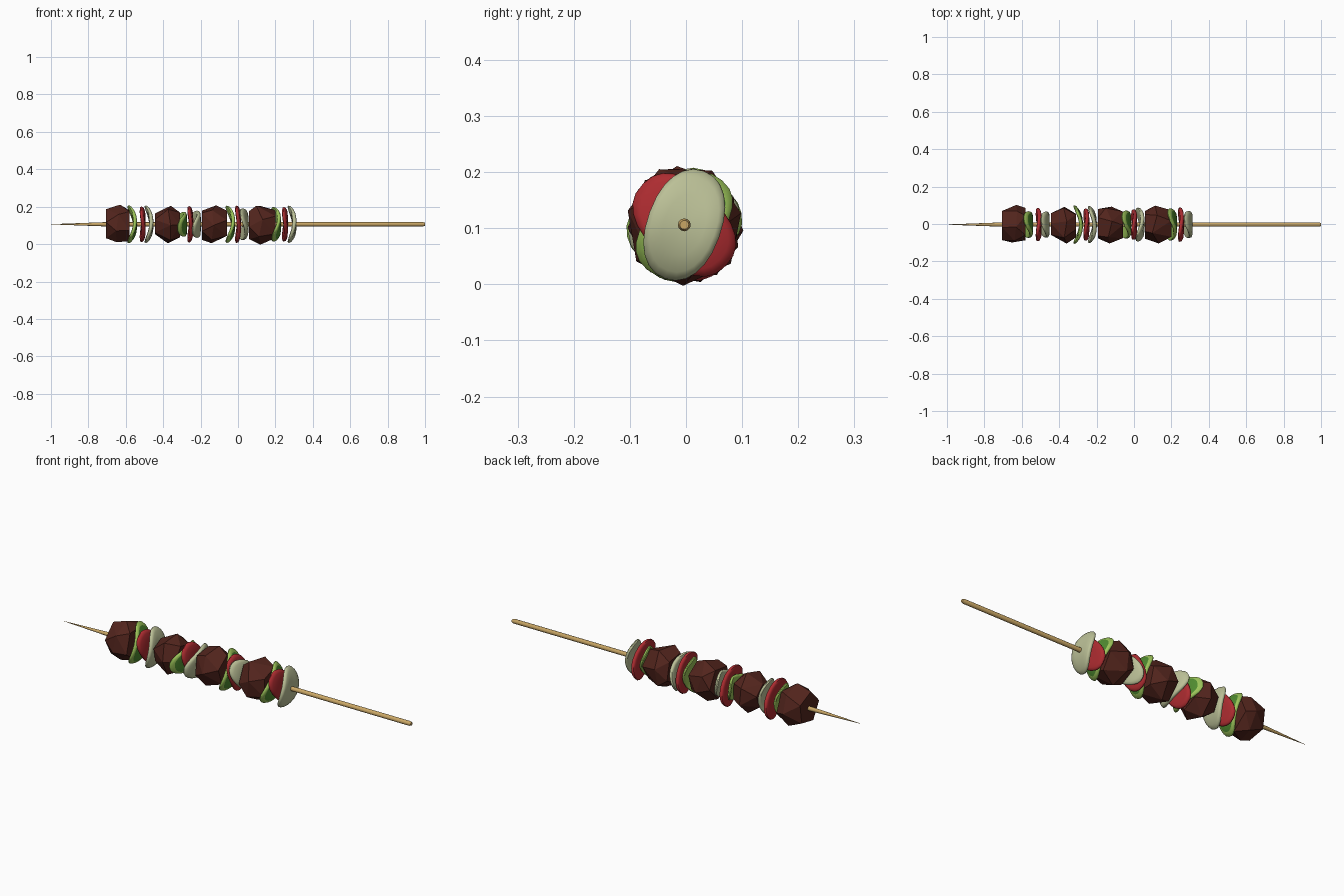
import bpy, bmesh, math, random
from mathutils import Vector

if "Cube" in bpy.data.objects:
    bpy.data.objects.remove(bpy.data.objects["Cube"])

random.seed(4)
TAU = 2 * math.pi
AXIS = Vector((0, -0.003, 0.106))


def mat(name, rgb):
    m = bpy.data.materials.new(name)
    m.diffuse_color = (*rgb, 1)
    m.use_nodes = True
    m.node_tree.nodes["Principled BSDF"].inputs["Base Color"].default_value = m.diffuse_color
    return m


WOOD = mat("bamboo", (0.58, 0.38, 0.13))
MEAT = mat("grilled_meat", (0.085, 0.018, 0.012))
GREEN = mat("green_skin", (0.08, 0.26, 0.03))
LIME = mat("green_flesh", (0.33, 0.55, 0.10))
RED = mat("red_skin", (0.42, 0.025, 0.03))
ONION = mat("onion", (0.50, 0.53, 0.31))


def finish(bm, name, mats, smooth=None):
    bmesh.ops.recalc_face_normals(bm, faces=bm.faces)
    me = bpy.data.meshes.new(name)
    bm.to_mesh(me)
    bm.free()
    for m in mats:
        me.materials.append(m)
    ob = bpy.data.objects.new(name, me)
    bpy.context.collection.objects.link(ob)
    if smooth:
        bpy.ops.object.select_all(action='DESELECT')
        ob.select_set(True)
        bpy.context.view_layer.objects.active = ob
        bpy.ops.object.shade_smooth_by_angle(angle=math.radians(smooth))
    return ob


def loft(bm, rings):
    """Bridge closed rings of points and cap both ends; returns faces per band."""
    vs = [[bm.verts.new(p) for p in r] for r in rings]
    n = len(vs[0])
    bands = [[bm.faces.new((a[i], a[(i + 1) % n], b[(i + 1) % n], b[i])) for i in range(n)]
             for a, b in zip(vs, vs[1:])]
    caps = [bm.faces.new(vs[0]), bm.faces.new(vs[-1])]
    return [[caps[0]]] + bands + [[caps[1]]]


# Skewer: long round stick with a sharpened point
def skewer():
    bm = bmesh.new()
    prof = [(-1, 0.0006), (-0.72, 0.011), (0.99, 0.0115), (1.0, 0.008)]
    loft(bm, [[AXIS + Vector((x, r * math.cos(TAU * i / 12), r * math.sin(TAU * i / 12)))
               for i in range(12)] for x, r in prof])
    finish(bm, "skewer", [WOOD], 40)


# Meat: faceted chunk, hull of three irregular rings
def meat(name, x0, xm, x1, r0, rm, r1, turn):
    bm = bmesh.new()
    for x, r, n, off in ((x0, r0, 5, 0), (xm, rm, 7, 0.3), (x1, r1, 5, 0.5)):
        for i in range(n):
            a = TAU * i / n + off + turn
            k = r * random.uniform(0.96, 1.03)
            dx = random.uniform(-0.018, 0.018) if x == xm else 0
            bm.verts.new(AXIS + Vector((x + dx, k * math.cos(a), k * math.sin(a))))
    bmesh.ops.convex_hull(bm, input=bm.verts)
    bmesh.ops.dissolve_limit(bm, angle_limit=math.radians(8), verts=bm.verts, edges=bm.edges)
    finish(bm, name, [MEAT])


# Vegetable: oval slab whose long ends curl back toward the tip of the skewer
def slab(name, x, long, short, thick, bend, angle, mats, lean=0.0, power=2.4):
    bm = bmesh.new()
    prof = [(0.2, 1), (0.55, 1), (0.85, 0.95), (0.97, 0.6), (1, 0),
            (0.97, -0.6), (0.85, -0.95), (0.55, -1), (0.2, -1)]
    ca, sa = math.cos(angle), math.sin(angle)
    rings = []
    for r, t in prof:
        ring = []
        for i in range(24):
            c, s = math.cos(TAU * i / 24), math.sin(TAU * i / 24)
            u = r * math.copysign(abs(c) ** (2 / power), c)
            v = r * math.copysign(abs(s) ** (2 / power), s)
            px = x + thick / 2 * t - bend * u * u + lean * u
            ring.append(AXIS + Vector((px, long * u * ca - short * v * sa,
                                       long * u * sa + short * v * ca)))
        rings.append(ring)
    bands = loft(bm, rings)
    if len(mats) > 1:
        for band in bands[3:]:
            for f in band:
                f.material_index = 1
    finish(bm, name, mats, 50)


skewer()

meat("meat_1", -0.705, -0.64, -0.58, 0.085, 0.104, 0.09, 0.5)
meat("meat_2", -0.445, -0.375, -0.31, 0.060, 0.104, 0.07, 0.2)
meat("meat_3", -0.192, -0.135, -0.06, 0.085, 0.104, 0.075, 1.1)
meat("meat_4", 0.06, 0.115, 0.20, 0.080, 0.106, 0.08, 0.8)

# x of the crown, tilt around the skewer in degrees
PEPPER = [GREEN, LIME]
for i, (x, a) in enumerate([(-0.55, 70), (-0.283, 12), (-0.025, 65), (0.22, 50)], 1):
    slab(f"green_pepper_{i}", x, 0.104, 0.062, 0.02, 0.038, math.radians(a), PEPPER)
for i, (x, a) in enumerate([(-0.505, 130), (-0.25, 125), (0.005, 118), (0.256, 135)], 1):
    slab(f"red_pepper_{i}", x, 0.104, 0.068, 0.022, 0.014, math.radians(a), [RED])
for i, (x, a) in enumerate([(-0.463, 75), (-0.21, 20), (0.045, 140), (0.302, 70)], 1):
    slab(f"onion_{i}", x, 0.102, 0.066, 0.022, 0.032, math.radians(a), [ONION], power=2.2)
